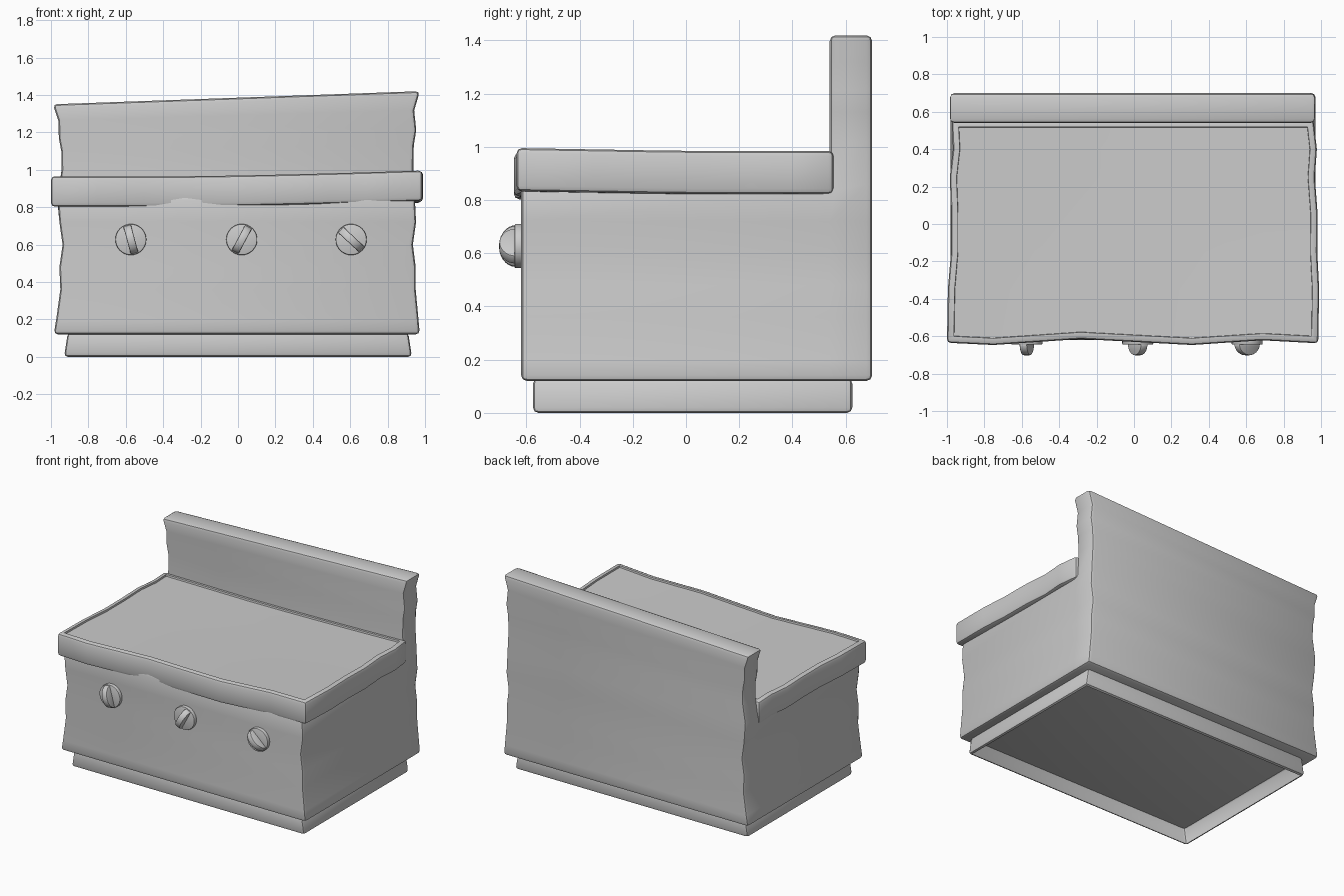
import bpy, bmesh, math

if "Cube" in bpy.data.objects:
    bpy.data.objects.remove(bpy.data.objects["Cube"])


def finish(bm, name):
    bmesh.ops.recalc_face_normals(bm, faces=bm.faces[:])
    me = bpy.data.meshes.new(name)
    bm.to_mesh(me)
    bm.free()
    ob = bpy.data.objects.new(name, me)
    bpy.context.collection.objects.link(ob)
    bpy.ops.object.select_all(action='DESELECT')
    ob.select_set(True)
    bpy.context.view_layer.objects.active = ob
    bpy.ops.object.shade_smooth_by_angle(angle=math.radians(40))
    return ob


def round_edges(bm, width, segments=2):
    bmesh.ops.recalc_face_normals(bm, faces=bm.faces[:])
    sharp = [e for e in bm.edges if e.is_manifold and e.calc_face_angle_signed() > 0.6]
    bmesh.ops.bevel(bm, geom=sharp, offset=width, segments=segments,
                    profile=0.5, affect='EDGES', clamp_overlap=True)


def extrude(bm, vec):
    """Extrude all faces into a solid; return the new vertices."""
    res = bmesh.ops.extrude_face_region(bm, geom=bm.faces[:], use_keep_orig=True)
    new = [v for v in res['geom'] if isinstance(v, bmesh.types.BMVert)]
    bmesh.ops.translate(bm, verts=new, vec=vec)
    return new


def lerp_table(table, t):
    for (a, va), (b, vb) in zip(table, table[1:]):
        if t <= b:
            return va + (vb - va) * max(0, (t - a) / (b - a))
    return table[-1][1]


# Body and back wall: L-shaped side, extruded across with wavy ends
# Each row: height, left x, right x
rows = [(0.12, -0.985, 0.972), (0.20, -0.972, 0.965), (0.36, -0.95, 0.95),
        (0.48, -0.955, 0.95), (0.60, -0.938, 0.935), (0.72, -0.955, 0.952),
        (0.86, -0.965, 0.945), (1.00, -0.943, 0.937), (1.10, -0.945, 0.94),
        (1.17, -0.958, 0.953), (1.26, -0.96, 0.942), (1.35, -0.99, 0.972)]
ys = [-0.62, 0.54, 0.70]
STEP = 6
bm = bmesh.new()
grid = {(i, j): bm.verts.new((-1, y, r[0])) for i, r in enumerate(rows)
        for j, y in enumerate(ys) if i <= STEP or j > 0}
for i in range(len(rows) - 1):
    for j in range(2):
        if i < STEP or j == 1:
            bm.faces.new([grid[i, j], grid[i, j + 1], grid[i + 1, j + 1], grid[i + 1, j]])
right_side = set(extrude(bm, (2, 0, 0)))
left_x = [(r[0], r[1]) for r in rows]
right_x = [(r[0], r[2]) for r in rows]
for v in bm.verts:
    z = v.co.z
    v.co.x = lerp_table(right_x if v in right_side else left_x, z)
    if v in right_side and z > 0.9:
        v.co.z += 0.07 * (z - 0.9) / 0.45
round_edges(bm, 0.022)
finish(bm, "body_and_back_wall")

# Cooking top: wavy slab with a shallow recess
front = [(-1, -0.635), (-0.75, -0.647), (-0.5, -0.63), (-0.28, -0.615), (0, -0.63),
         (0.32, -0.647), (0.5, -0.635), (0.7, -0.622), (1, -0.638)]
left = [(-0.64, -1.0), (-0.35, -0.995), (-0.15, -0.978), (0.05, -0.978),
        (0.25, -0.985), (0.4, -0.968), (0.555, -0.975)]
right = [(-0.64, 0.985), (-0.35, 0.99), (-0.15, 0.98), (0.05, 0.982),
         (0.2, 0.962), (0.38, 0.98), (0.555, 0.96)]
bm = bmesh.new()
xs = [p[0] for p in front]
rows_y = [p[0] for p in left]
verts = []
for y in rows_y:
    line = []
    for u in xs:
        t = (u + 1) / 2
        x = lerp_table(left, y) * (1 - t) + lerp_table(right, y) * t
        s = (0.555 - y) / (0.555 + 0.64)
        yy = 0.555 + (lerp_table(front, u) - 0.555) * s
        z = 0.803 + 0.031 * max(0, (u + 0.3) / 1.3) ** 1.4 - 0.011 * min(1, (y + 0.64) / 0.64) * t
        line.append(bm.verts.new((x, yy, z)))
    verts.append(line)
for a, b in zip(verts, verts[1:]):
    for k in range(len(xs) - 1):
        bm.faces.new([a[k], a[k + 1], b[k + 1], b[k]])
extrude(bm, (0, 0, 0.162))
round_edges(bm, 0.02)
bmesh.ops.recalc_face_normals(bm, faces=bm.faces[:])
bm.normal_update()
top = [f for f in bm.faces if f.normal.z > 0.97]
res = bmesh.ops.inset_region(bm, faces=top, thickness=0.016, use_even_offset=True)
res = bmesh.ops.inset_region(bm, faces=top, thickness=0.002, depth=-0.012, use_even_offset=True)
finish(bm, "cooking_top")

# Plinth: open underneath
bm = bmesh.new()
bmesh.ops.create_cube(bm, size=1)
for v in bm.verts:
    half = 0.93 if v.co.z < 0 else 0.91
    v.co = (half * (1 if v.co.x > 0 else -1), 0.025 + v.co.y * 1.2, 0.13 * (v.co.z + 0.5))
round_edges(bm, 0.02)
bm.normal_update()
caps = [f for f in bm.faces if abs(f.normal.z) > 0.97]
bmesh.ops.delete(bm, geom=caps, context='FACES')
finish(bm, "plinth")

# Control knobs: disc and domed grip
for n, (x, angle) in enumerate([(-0.573, -15), (0.02, 28), (0.605, -47)]):
    bm = bmesh.new()
    bmesh.ops.create_cone(bm, cap_ends=True, segments=32, radius1=0.083, radius2=0.083, depth=0.045)
    round_edges(bm, 0.006)
    for v in bm.verts:
        v.co = (v.co.x, v.co.z, v.co.y)
    disc = finish(bm, f"knob_disc_{n + 1}")
    disc.location = (x, -0.6225, 0.627)

    bm = bmesh.new()
    arc = [math.pi * k / 14 for k in range(15)]
    bm.faces.new([bm.verts.new((-0.021, -0.062 * math.sin(a), 0.077 * math.cos(a))) for a in arc])
    extrude(bm, (0.042, 0, 0))
    round_edges(bm, 0.006)
    grip = finish(bm, f"knob_grip_{n + 1}")
    grip.location = (x, -0.64, 0.627)
    grip.rotation_euler = (0, math.radians(angle), 0)
